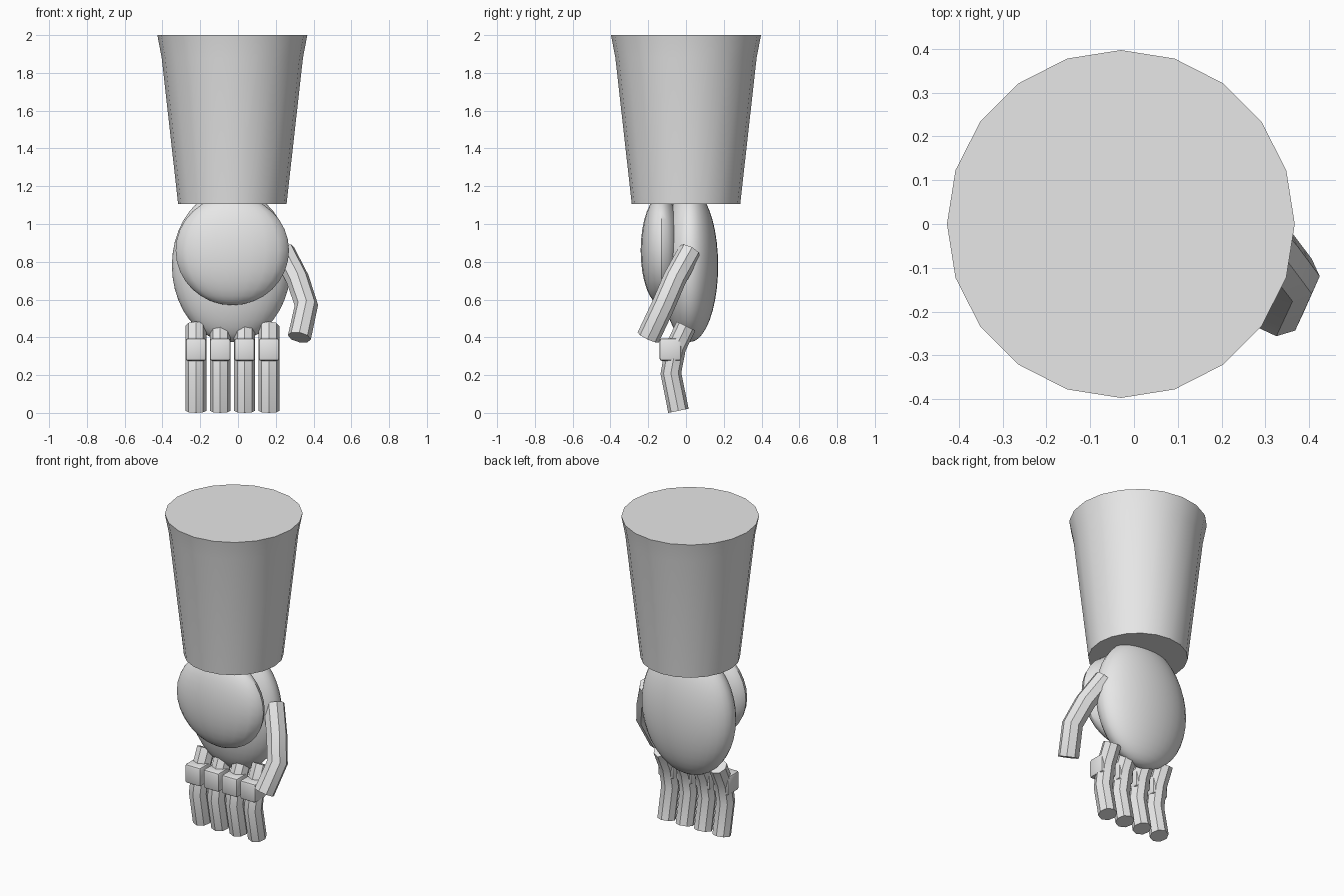
import bpy, bmesh, math
from mathutils import Vector

cube = bpy.data.objects.get("Cube")
if cube:
    bpy.data.objects.remove(cube, do_unlink=True)

grey = bpy.data.materials.new("light_grey")
grey.use_nodes = True
colour = (0.8, 0.8, 0.8, 1)
grey.diffuse_color = colour
grey.node_tree.nodes["Principled BSDF"].inputs["Base Color"].default_value = colour


def finish(name, bm):
    """Turn a bmesh into a shaded object."""
    bmesh.ops.recalc_face_normals(bm, faces=bm.faces)
    mesh = bpy.data.meshes.new(name)
    bm.to_mesh(mesh)
    bm.free()
    mesh.materials.append(grey)
    obj = bpy.data.objects.new(name, mesh)
    bpy.context.collection.objects.link(obj)
    bpy.ops.object.select_all(action='DESELECT')
    obj.select_set(True)
    bpy.context.view_layer.objects.active = obj
    bpy.ops.object.shade_smooth_by_angle(angle=math.radians(35))
    return obj


def tube(name, path, radii, sides):
    """Sweep a capped polygon along a path."""
    bm = bmesh.new()
    pts = [Vector(p) for p in path]
    rings = []
    for i, p in enumerate(pts):
        tangent = (pts[min(i + 1, len(pts) - 1)] - pts[max(i - 1, 0)]).normalized()
        v = tangent.cross(Vector((1, 0, 0))).normalized()
        u = v.cross(tangent)
        angles = [math.tau * k / sides for k in range(sides)]
        rings.append([bm.verts.new(p + radii[i] * (u * math.cos(a) + v * math.sin(a)))
                      for a in angles])
    for a, b in zip(rings, rings[1:]):
        for k in range(sides):
            n = (k + 1) % sides
            bm.faces.new((a[k], a[n], b[n], b[k]))
    bm.faces.new(rings[0])
    bm.faces.new(rings[-1])
    return finish(name, bm)


def ellipsoid(name, centre, radii, segments, rings):
    bm = bmesh.new()
    bmesh.ops.create_uvsphere(bm, u_segments=segments, v_segments=rings, radius=1)
    bmesh.ops.scale(bm, vec=radii, verts=bm.verts)
    bmesh.ops.translate(bm, vec=centre, verts=bm.verts)
    return finish(name, bm)


# Flared forearm cuff
tube("forearm", [(-0.03, 0, z) for z in (1.105, 1.88, 2)], (0.287, 0.374, 0.397), 20)

# Palm and the domed guard on the back of the hand
ellipsoid("palm", (-0.035, 0.02, 0.78), (0.315, 0.15, 0.405), 32, 20)
ellipsoid("hand_guard", (-0.03, -0.13, 0.86), (0.3, 0.11, 0.29), 20, 16)

# Four bent fingers, each with a rounded knuckle block
finger_path = [(0, 0.46), (-0.055, 0.345), (-0.08, 0.21), (-0.04, 0.011)]
for i in range(4):
    x = -0.223 + 0.129 * i
    tube(f"finger_{i + 1}", [(x, y, z) for y, z in finger_path], [0.055] * 4, 8)
    bm = bmesh.new()
    bmesh.ops.create_cube(bm, size=1)
    bmesh.ops.scale(bm, vec=(0.11, 0.115, 0.12), verts=bm.verts)
    bmesh.ops.translate(bm, vec=(x, -0.083, 0.335), verts=bm.verts)
    bmesh.ops.bevel(bm, geom=bm.edges[:], offset=0.014, segments=2,
                    profile=0.5, affect='EDGES')
    finish(f"knuckle_{i + 1}", bm)

# Thumb
tube("thumb", [(0.24, 0.02, 0.855), (0.315, -0.06, 0.71),
               (0.362, -0.12, 0.57), (0.325, -0.2, 0.4)], [0.062] * 4, 8)
